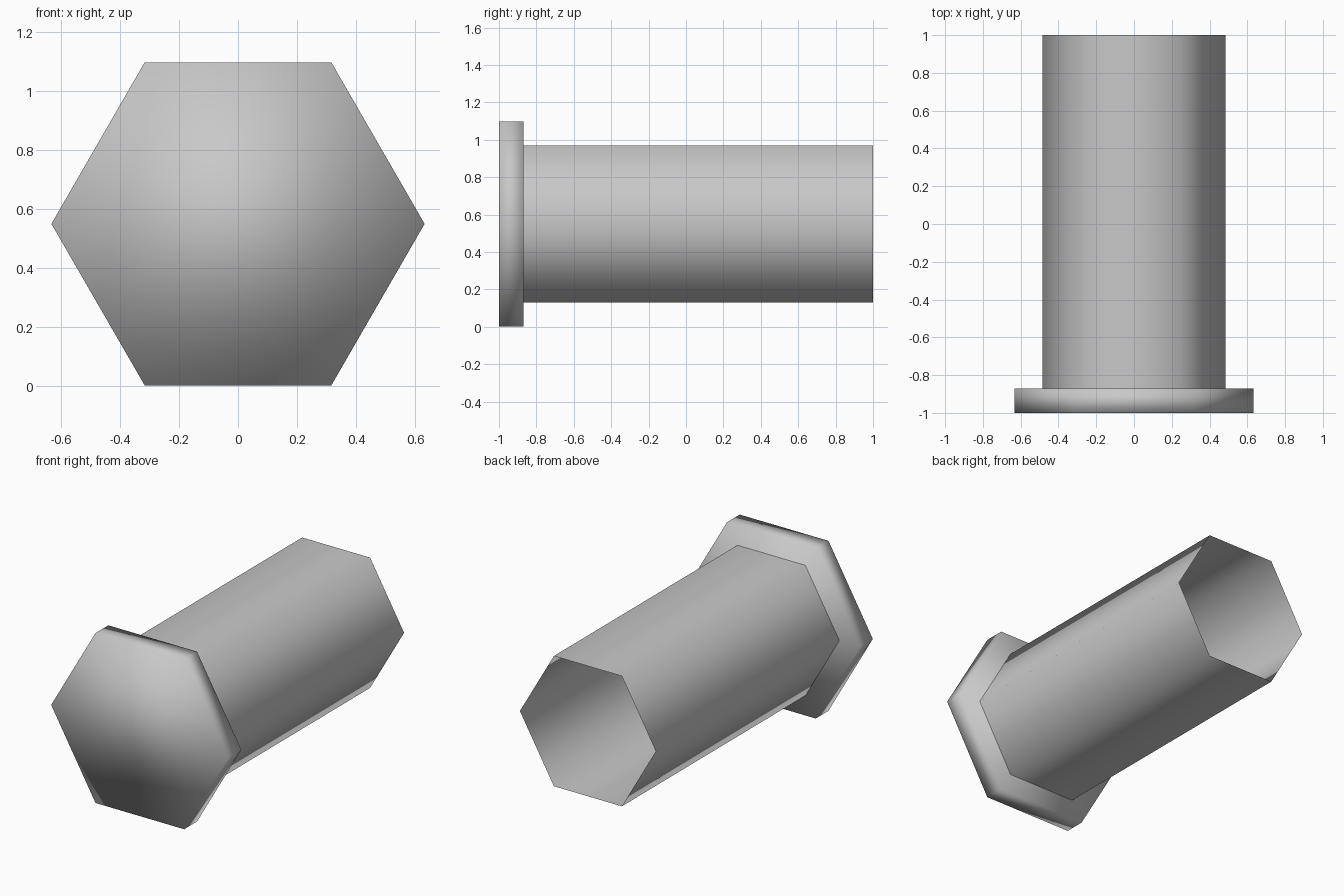
import bpy
import bmesh
from math import cos, sin, pi

cube = bpy.data.objects.get("Cube")
if cube:
    bpy.data.objects.remove(cube, do_unlink=True)

# Plain steel grey
steel = bpy.data.materials.new("steel_grey")
steel.use_nodes = True
GREY = (0.58, 0.58, 0.58, 1)
steel.diffuse_color = GREY
steel.node_tree.nodes["Principled BSDF"].inputs["Base Color"].default_value = GREY

CENTRE_Z = 0.55
SIDES = 6


def hex_prism(name, radius, y_front, y_back, capped):
    """Six-sided smooth-shaded prism along y, with corners pointing to +x and -x."""
    bm = bmesh.new()
    rings = []
    for y in (y_front, y_back):
        rings.append([bm.verts.new((radius * cos(2 * pi * i / SIDES), y,
                                    CENTRE_Z + radius * sin(2 * pi * i / SIDES)))
                      for i in range(SIDES)])
    front, back = rings
    for i in range(SIDES):
        j = (i + 1) % SIDES
        bm.faces.new((front[i], back[i], back[j], front[j]))
    if capped:
        bm.faces.new(front)
        bm.faces.new(back[::-1])
    for face in bm.faces:
        face.smooth = True
    mesh = bpy.data.meshes.new(name)
    bm.to_mesh(mesh)
    bm.free()
    mesh.materials.append(steel)
    obj = bpy.data.objects.new(name, mesh)
    bpy.context.collection.objects.link(obj)
    return obj


# Closed head at the front, open hollow shaft behind it
hex_prism("bolt_head", 0.633, -1.0, -0.87, True)
hex_prism("bolt_shaft", 0.485, -0.87, 1.0, False)
